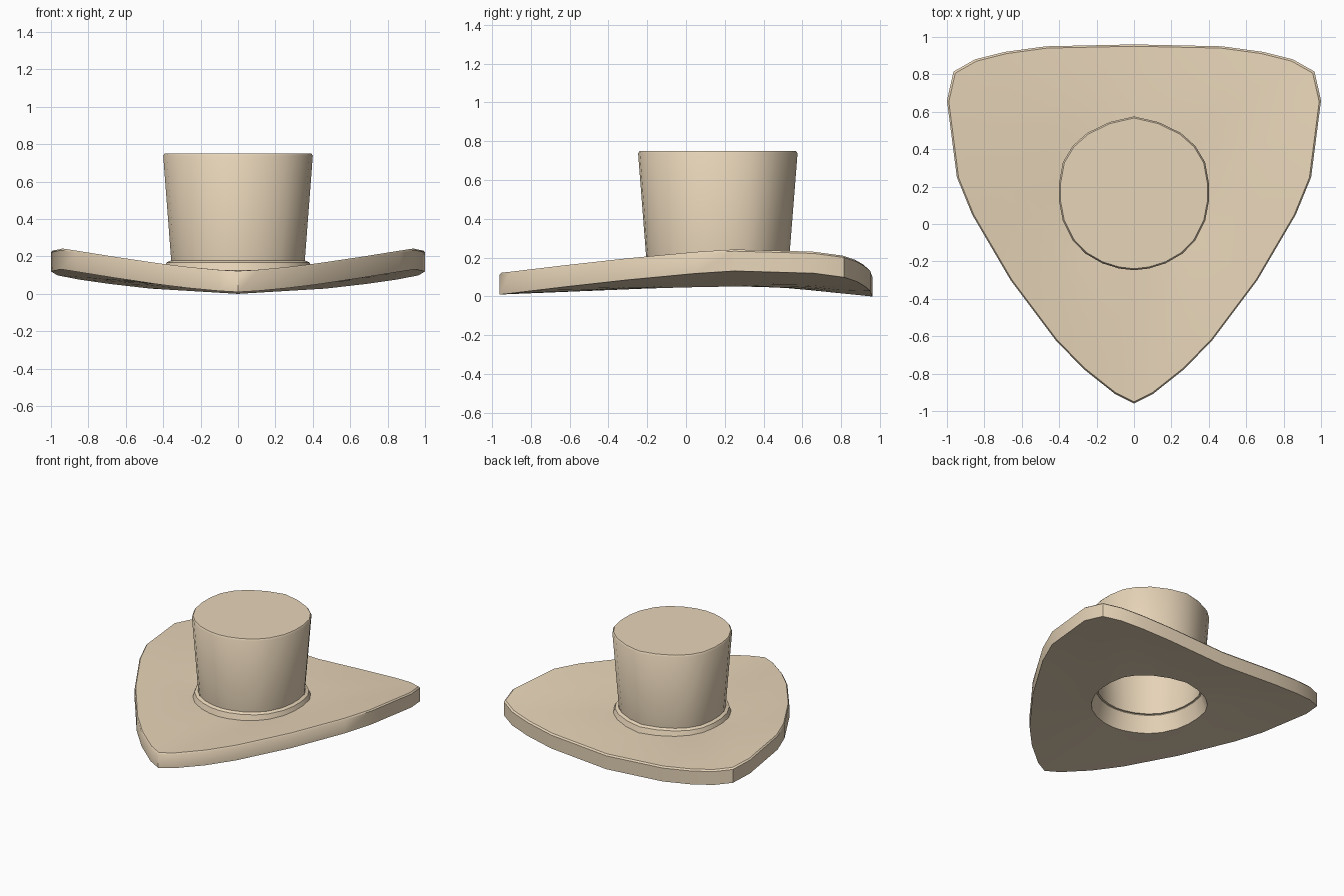
import bpy, bmesh, math

if "Cube" in bpy.data.objects:
    bpy.data.objects.remove(bpy.data.objects["Cube"])

OUTLINE = [(0, -.96), (.1, -.91), (.27, -.775), (.42, -.62), (.66, -.3), (.865, .05), (.947, .25),
           (1, .66), (.965, .815), (.85, .88), (.69, .92), (.47, .95), (0, .96)]
EGG = [(0, -.247), (.08, -.238), (.17, -.21), (.26, -.158), (.328, -.087), (.381, .02), (.4, .12),
       (.4, .22), (.38, .33), (.328, .417), (.25, .487), (.13, .545), (0, .575)]
CENTRE_Y = .16
THICK = .112

felt = bpy.data.materials.new("felt")
felt.diffuse_color = (.80, .66, .48, 1)
felt.use_nodes = True
felt.node_tree.nodes["Principled BSDF"].inputs["Base Color"].default_value = felt.diffuse_color


def full(half):
    return half + [(-x, y) for x, y in half[-2:0:-1]]


def scaled(pts, s, cy=CENTRE_Y):
    return [(x * s, cy + (y - cy) * s) for x, y in pts]


def spine(y):
    """Underside height along the middle of the brim."""
    d = y - .25
    return .055 - (.055 * (d / .71) ** 2 if d > 0 else .045 * (-d / 1.21) ** 1.5)


def on_edge(pts, up):
    return [(x, y, spine(y) + .083 * abs(x) ** 1.5 + up) for x, y in pts]


def on_hole(pts, up):
    return [(x, y, spine(y) - .004 + up) for x, y in pts]


def flat(pts, z):
    return [(x, y, z) for x, y in pts]


def blend(a, b, steps=5):
    """Rings from a to b, both included."""
    return [[tuple(p + (q - p) * i / steps for p, q in zip(u, v)) for u, v in zip(a, b)]
            for i in range(steps + 1)]


def loft(name, rings, angle, closed=False, caps=False):
    bm = bmesh.new()
    vs = [[bm.verts.new(p) for p in r] for r in rings]
    n = len(vs[0])
    for a, b in zip(vs, vs[1:] + ([vs[0]] if closed else [])):
        for i in range(n):
            j = (i + 1) % n
            bm.faces.new((a[i], a[j], b[j], b[i]))
    if caps:
        bm.faces.new(vs[0])
        bm.faces.new(vs[-1])
    bmesh.ops.recalc_face_normals(bm, faces=bm.faces)
    me = bpy.data.meshes.new(name)
    bm.to_mesh(me)
    bm.free()
    ob = bpy.data.objects.new(name, me)
    bpy.context.collection.objects.link(ob)
    me.materials.append(felt)
    bpy.ops.object.select_all(action='DESELECT')
    ob.select_set(True)
    bpy.context.view_layer.objects.active = ob
    bpy.ops.object.shade_smooth_by_angle(angle=math.radians(angle))
    return ob


outline, egg = full(OUTLINE), full(EGG)

# Brim: underside, outer edge, top, then a rounded collar around the open hole
edge_in = scaled(outline, .99, 0)
rings = blend(on_hole(scaled(egg, .97), 0), on_edge(outline, 0))
rings += [on_edge(outline, THICK - .01)]
rings += blend(on_edge(edge_in, THICK), on_hole(scaled(egg, .985), THICK - .024))
rings += [flat(scaled(egg, .955), .168), flat(scaled(egg, .9), .178),
          flat(scaled(egg, .885), .165)]
loft("brim", rings, 40, closed=True)

# Crown: flared hollow cylinder with a softened flat top
loft("crown", [
    flat(scaled(egg, .955), .735),
    flat(scaled(egg, .86), .172),
    flat(scaled(egg, .892), .172),
    flat(scaled(egg, 1), .738),
    flat(scaled(egg, .98), .75),
    flat(scaled(egg, .5), .75),
], 50, caps=True)
